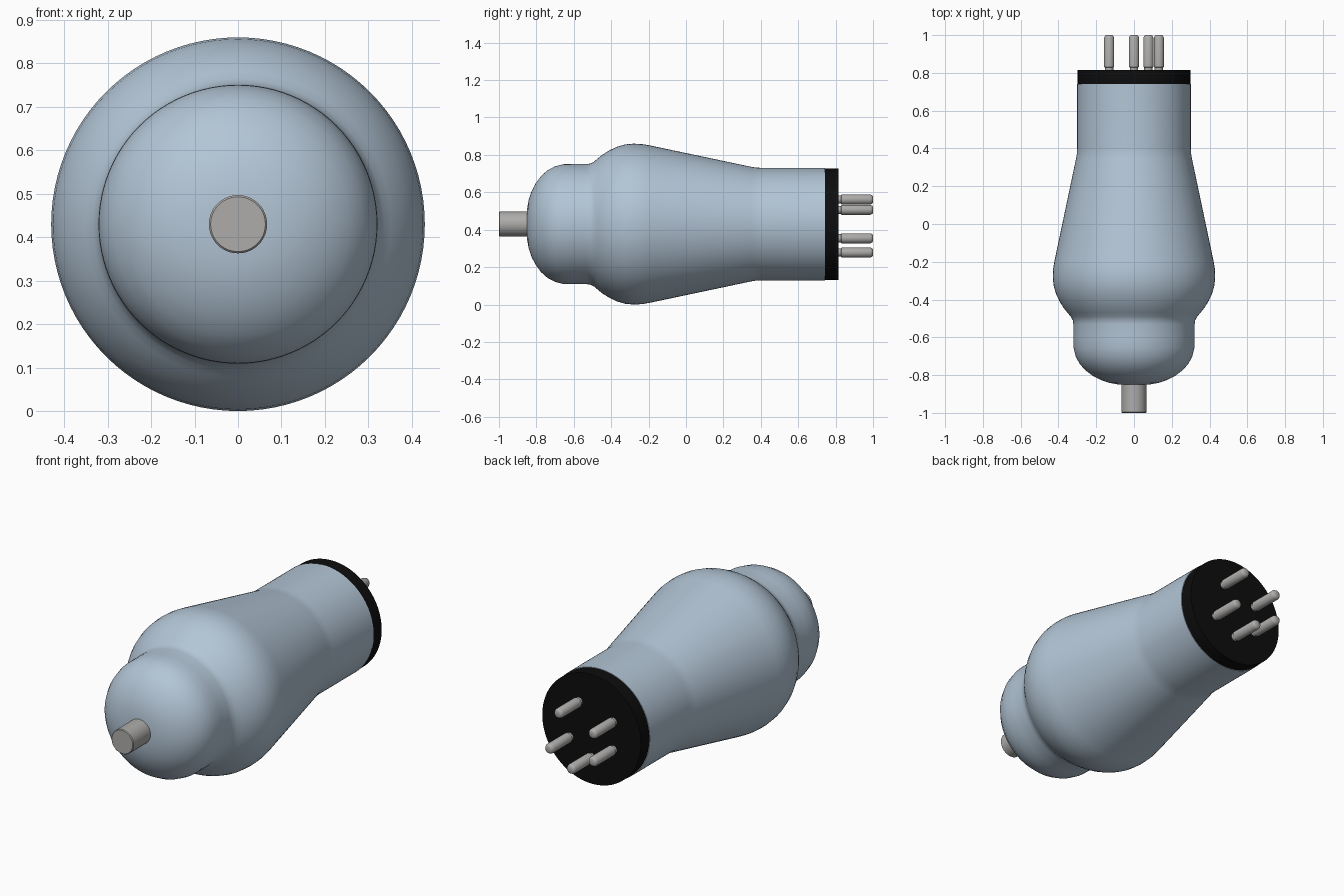
import bpy, bmesh, math

cube = bpy.data.objects.get("Cube")
if cube:
    bpy.data.objects.remove(cube, do_unlink=True)

AXIS_Z = 0.43


def material(name, rgb, rough):
    m = bpy.data.materials.new(name)
    m.use_nodes = True
    m.diffuse_color = (*rgb, 1)
    bsdf = m.node_tree.nodes["Principled BSDF"]
    bsdf.inputs["Base Color"].default_value = (*rgb, 1)
    bsdf.inputs["Roughness"].default_value = rough
    return m


glass = material("blue grey glass", (0.45, 0.56, 0.67), 0.4)
metal = material("grey metal", (0.42, 0.415, 0.405), 0.4)
black = material("black insulator", (0.004, 0.004, 0.004), 0.6)


def lathe(name, profile, mat, x=0.0, z=0.0, segments=32):
    """Revolve (y, radius) points about an axis along y, closing both ends."""
    bm = bmesh.new()
    rings = []
    for y, r in profile:
        rings.append([bm.verts.new((r * math.cos(a), y, r * math.sin(a)))
                      for a in (2 * math.pi * i / segments for i in range(segments))])
    for lower, upper in zip(rings, rings[1:]):
        for i in range(segments):
            j = (i + 1) % segments
            bm.faces.new((lower[i], lower[j], upper[j], upper[i]))
    bm.faces.new(rings[0])
    bm.faces.new(rings[-1])
    bmesh.ops.recalc_face_normals(bm, faces=bm.faces)
    mesh = bpy.data.meshes.new(name)
    bm.to_mesh(mesh)
    bm.free()
    mesh.materials.append(mat)
    ob = bpy.data.objects.new(name, mesh)
    ob.location = (x, 0, AXIS_Z + z)
    bpy.context.collection.objects.link(ob)
    bpy.ops.object.select_all(action='DESELECT')
    ob.select_set(True)
    bpy.context.view_layer.objects.active = ob
    bpy.ops.object.shade_smooth_by_angle(angle=math.radians(35))
    return ob


# Glass envelope: domed nose, waist, wide shoulder, taper and straight neck
lathe("glass_bulb", [
    (-0.853, 0.02), (-0.850, 0.08), (-0.841, 0.13), (-0.826, 0.175),
    (-0.804, 0.218), (-0.775, 0.257), (-0.740, 0.288), (-0.700, 0.309),
    (-0.655, 0.320), (-0.600, 0.321), (-0.530, 0.321), (-0.510, 0.324),
    (-0.490, 0.335), (-0.470, 0.352), (-0.445, 0.372), (-0.410, 0.394),
    (-0.370, 0.413), (-0.325, 0.426), (-0.280, 0.430), (-0.235, 0.428),
    (-0.195, 0.421), (0.350, 0.306), (0.375, 0.302), (0.400, 0.301),
    (0.742, 0.301)], glass, segments=96)

# Black base disc at the back
lathe("base_disc", [(0.738, 0.298), (0.815, 0.298)], black, segments=96)

# Single terminal on the nose
lathe("front_terminal", [(-1.0, 0.063), (-0.996, 0.067), (-0.82, 0.067)],
      metal, segments=48)

# Five contact pins on a circle, unevenly spaced so the base is keyed
PIN = [(0.80, 0.022), (0.828, 0.022), (0.832, 0.027), (0.985, 0.027),
       (0.996, 0.022), (1.0, 0.016)]
for n, deg in enumerate((60, 150, 210, 270, 330), 1):
    a = math.radians(deg)
    lathe(f"contact_pin_{n}", PIN, metal, 0.152 * math.cos(a), 0.152 * math.sin(a))
